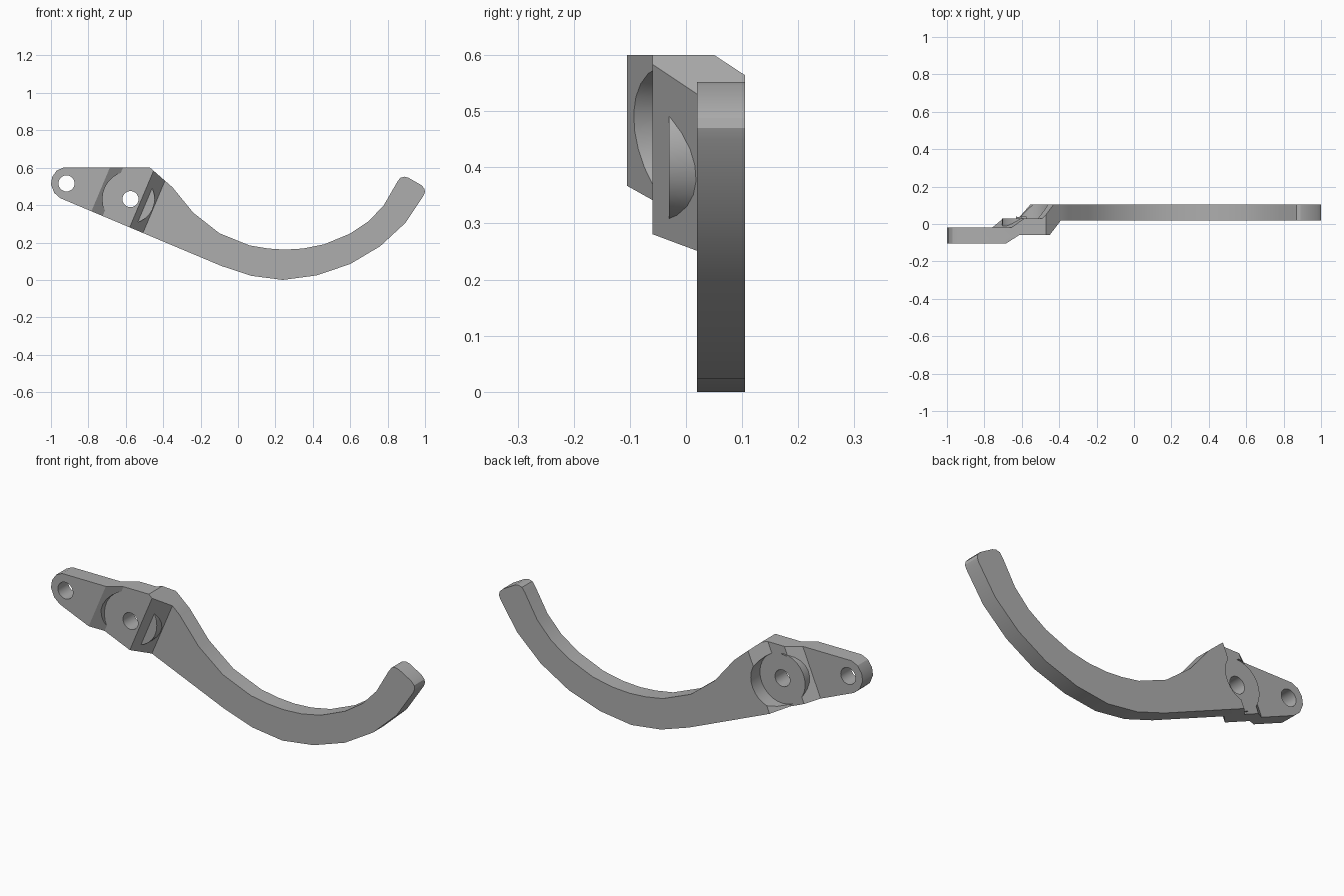
import bpy
import bmesh
from mathutils import Vector

cube = bpy.data.objects.get("Cube")
if cube:
    bpy.data.objects.remove(cube, do_unlink=True)

grey = bpy.data.materials.new("metal grey")
grey.use_nodes = True
grey.diffuse_color = (0.42, 0.42, 0.42, 1)
grey.node_tree.nodes["Principled BSDF"].inputs["Base Color"].default_value = (0.42, 0.42, 0.42, 1)

ALONG = Vector((0.921, 0, -0.389))   # direction of the straight lower edge
ACROSS = Vector((0.389, 0, 0.921))
Y = Vector((0, 1, 0))


def prism(name, start, sweep):
    """Closed solid from a loop of points swept along a vector."""
    bm = bmesh.new()
    face = bm.faces.new([bm.verts.new(p) for p in start])
    new = bmesh.ops.extrude_face_region(bm, geom=[face])["geom"]
    bmesh.ops.translate(bm, vec=sweep, verts=[g for g in new if isinstance(g, bmesh.types.BMVert)])
    bmesh.ops.recalc_face_normals(bm, faces=bm.faces)
    mesh = bpy.data.meshes.new(name)
    bm.to_mesh(mesh)
    bm.free()
    mesh.materials.append(grey)
    obj = bpy.data.objects.new(name, mesh)
    bpy.context.collection.objects.link(obj)
    return obj


def disc(name, x, z, radius, y0, y1, sides=28):
    ring = []
    for i in range(sides):
        p = Vector((radius, 0, 0))
        p.rotate(Vector((1, 0, 0)).rotation_difference(Vector((1, 0, 0))))
        ring.append(p)
    from math import cos, sin, tau
    ring = [(x + radius * cos(tau * i / sides), y0, z + radius * sin(tau * i / sides))
            for i in range(sides)]
    return prism(name, ring, Y * (y1 - y0))


# Double-stepped thickness profile (distance along, y)
steps = [(-1.4, -0.105), (-0.865, -0.105), (-0.80, -0.06), (-0.643, -0.06),
         (-0.566, 0.02), (1.3, 0.02), (1.3, 0.105), (-0.615, 0.105),
         (-0.686, 0.03), (-0.773, 0.03), (-0.838, -0.02), (-1.4, -0.02)]
lever = prism("lever", [ALONG * u + Y * y - ACROSS * 0.4 for u, y in steps], ACROSS * 1.8)

# Side outline of the hooked lever (x, z)
outline = [(-0.935, 0.60), (-0.47, 0.60), (-0.39, 0.53), (-0.35, 0.495), (-0.24, 0.36),
           (-0.10, 0.25), (0.06, 0.185), (0.16, 0.168), (0.25, 0.162), (0.35, 0.168),
           (0.46, 0.19), (0.60, 0.248), (0.70, 0.315), (0.78, 0.40), (0.852, 0.525),
           (0.868, 0.546), (0.89, 0.552), (0.912, 0.546), (0.98, 0.507), (0.997, 0.488),
           (1.0, 0.47), (0.992, 0.45), (0.895, 0.305), (0.76, 0.18), (0.60, 0.085),
           (0.42, 0.024), (0.24, 0.0), (0.07, 0.022), (-0.09, 0.075), (-0.95, 0.437),
           (-0.982, 0.465), (-1.0, 0.51), (-0.994, 0.55), (-0.97, 0.584)]
side_shape = prism("side_shape", [(x, -0.3, z) for x, z in outline], Y * 0.6)

# Pivot boss, washer seats on both sides, and the two holes
PX, PZ = -0.575, 0.432
operations = [
    (disc("pivot_boss", PX, PZ, 0.13, -0.03, 0.04), "UNION"),
    (disc("front_seat", PX, PZ, 0.15, -0.3, -0.06), "DIFFERENCE"),
    (disc("back_seat", PX, PZ, 0.13, 0.03, 0.3), "DIFFERENCE"),
    (disc("pivot_hole", PX, PZ, 0.043, -0.4, 0.4), "DIFFERENCE"),
    (side_shape, "INTERSECT"),
    (disc("end_hole", -0.917, 0.516, 0.043, -0.4, 0.4), "DIFFERENCE"),
]
for helper, kind in operations:
    mod = lever.modifiers.new(helper.name, "BOOLEAN")
    mod.operation = kind
    mod.solver = "EXACT"
    mod.object = helper
    helper.hide_render = True

# Bake the cuts and drop the helpers
bpy.context.view_layer.update()
baked = bpy.data.meshes.new_from_object(lever.evaluated_get(bpy.context.evaluated_depsgraph_get()))
lever.modifiers.clear()
lever.data = baked
for helper, _ in operations:
    bpy.data.objects.remove(helper, do_unlink=True)

bpy.ops.object.select_all(action="DESELECT")
lever.select_set(True)
bpy.context.view_layer.objects.active = lever
bpy.ops.object.shade_smooth_by_angle()
